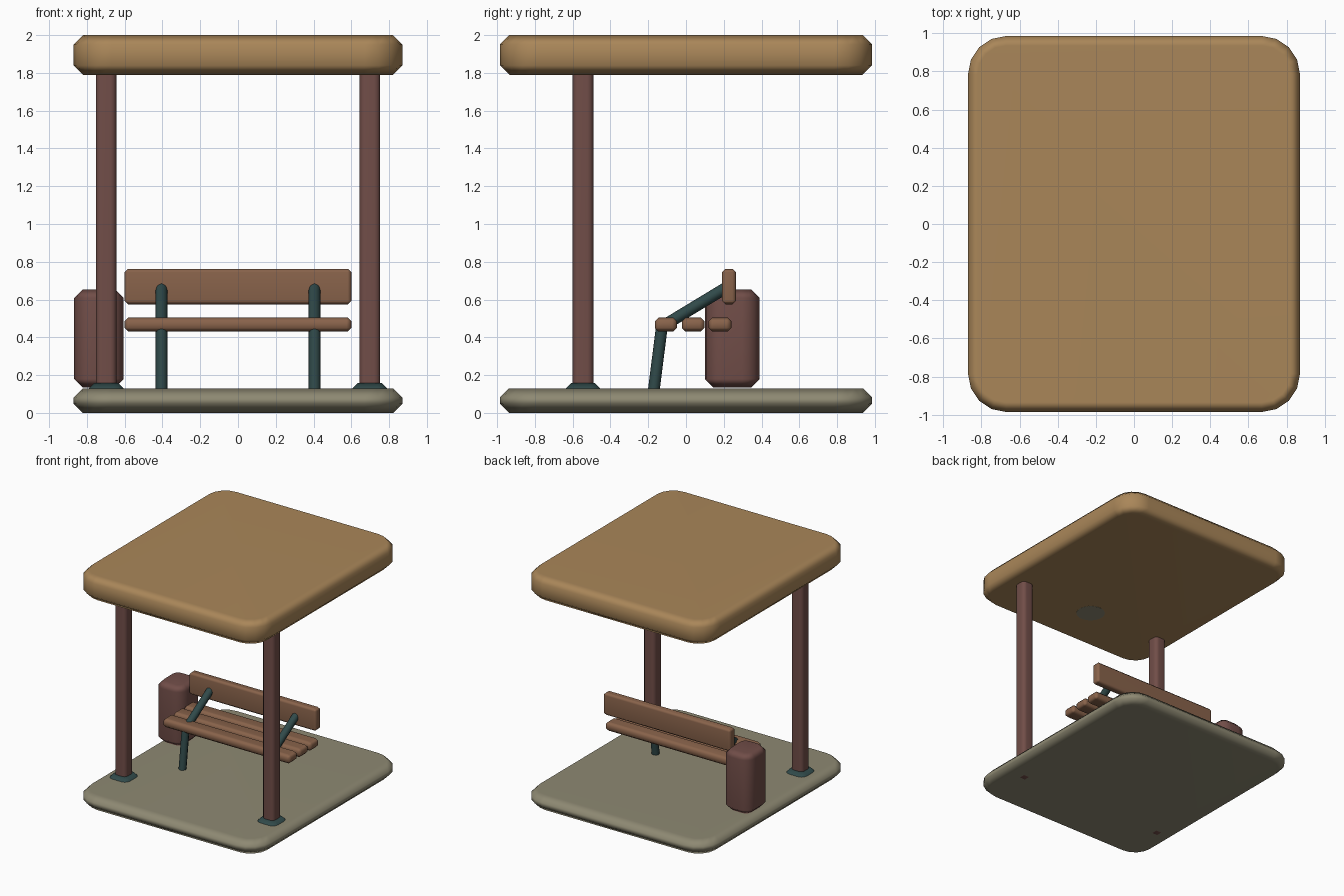
import bpy, bmesh, math
from mathutils import Vector

cube = bpy.data.objects.get("Cube")
if cube:
    bpy.data.objects.remove(cube, do_unlink=True)


def material(name, rgb):
    mat = bpy.data.materials.new(name)
    mat.use_nodes = True
    mat.diffuse_color = (*rgb, 1)
    mat.node_tree.nodes["Principled BSDF"].inputs["Base Color"].default_value = (*rgb, 1)
    return mat


TAN = material("roof_tan", (0.40, 0.24, 0.10))
STONE = material("stone_grey", (0.27, 0.25, 0.17))
MAROON = material("post_maroon", (0.165, 0.075, 0.065))
WOOD = material("bench_wood", (0.25, 0.125, 0.07))
TEAL = material("metal_teal", (0.03, 0.068, 0.068))


def finish(name, bm, mat, angle=50, weighted=True):
    bmesh.ops.recalc_face_normals(bm, faces=bm.faces)
    mesh = bpy.data.meshes.new(name)
    bm.to_mesh(mesh)
    bm.free()
    mesh.materials.append(mat)
    obj = bpy.data.objects.new(name, mesh)
    bpy.context.collection.objects.link(obj)
    bpy.ops.object.select_all(action='DESELECT')
    obj.select_set(True)
    bpy.context.view_layer.objects.active = obj
    bpy.ops.object.shade_smooth_by_angle(angle=math.radians(angle))
    if weighted:
        # keeps the large faces flat beside their chamfers
        mod = obj.modifiers.new("flat_faces", 'WEIGHTED_NORMAL')
        mod.keep_sharp = True
    return obj


def rounded_outline(half_x, half_y, radius, steps):
    points = []
    for quarter, (sx, sy) in enumerate(((1, 1), (-1, 1), (-1, -1), (1, -1))):
        for i in range(steps + 1):
            a = (quarter + i / steps) * math.pi / 2
            points.append((sx * (half_x - radius) + radius * math.cos(a),
                           sy * (half_y - radius) + radius * math.sin(a)))
    return points


def slab(name, mat, x, y, z, radius, chamfer, steps=4):
    """Block between (low, high) limits with rounded corners and chamfered rims."""
    cx, cy = sum(x) / 2, sum(y) / 2
    hx, hy = (x[1] - x[0]) / 2, (y[1] - y[0]) / 2
    bm = bmesh.new()
    rings = []
    for inset, height in ((chamfer, z[0]), (0, z[0] + chamfer),
                          (0, z[1] - chamfer), (chamfer, z[1])):
        outline = rounded_outline(hx - inset, hy - inset,
                                  max(radius - inset, 0.003), steps)
        rings.append([bm.verts.new((cx + px, cy + py, height)) for px, py in outline])
    n = len(rings[0])
    for low, high in zip(rings, rings[1:]):
        for i in range(n):
            j = (i + 1) % n
            bm.faces.new((low[i], low[j], high[j], high[i]))
    bm.faces.new(rings[0])
    bm.faces.new(rings[-1])
    return finish(name, bm, mat)


def bar(name, mat, start, end, radius):
    """Eight-sided bar between two points."""
    start, end = Vector(start), Vector(end)
    axis = end - start
    bm = bmesh.new()
    bmesh.ops.create_cone(bm, cap_ends=True, segments=8, radius1=radius,
                          radius2=radius, depth=axis.length)
    obj = finish(name, bm, mat, weighted=False)
    obj.rotation_euler = axis.to_track_quat('Z', 'Y').to_euler()
    obj.location = (start + end) / 2
    return obj


# Base and roof
slab("base", STONE, (-0.87, 0.87), (-0.985, 0.985), (0, 0.13), 0.2, 0.048)
slab("roof", TAN, (-0.87, 0.87), (-0.985, 0.985), (1.79, 2), 0.2, 0.05)

# Ceiling light
bar("ceiling_light", STONE, (0, -0.545, 1.786), (0, -0.545, 1.80), 0.115)
light = bpy.data.objects["ceiling_light"]
bm = bmesh.new()
bmesh.ops.create_cone(bm, cap_ends=True, segments=24, radius1=0.115,
                      radius2=0.115, depth=0.008)
bm.to_mesh(light.data)
bm.free()

# Posts with foot plates, and bench supports, on both sides
for side, s in (("right", -1), ("left", 1)):
    px, py = s * 0.698, -0.545
    slab("post_" + side, MAROON, (px - 0.055, px + 0.055), (py - 0.055, py + 0.055),
         (-0.001, 1.83), 0.032, 0.03, 3)
    slab("foot_plate_" + side, TEAL, (px - 0.092, px + 0.092), (py - 0.092, py + 0.092),
         (0.10, 0.157), 0.05, 0.028, 3)
    bx = s * 0.405
    bar("bench_leg_" + side, TEAL, (bx, -0.173, 0.10), (bx, -0.125, 0.48), 0.031)
    bar("back_support_" + side, TEAL, (bx, -0.13, 0.455), (bx, 0.225, 0.67), 0.031)

# Bench seat and backrest
for i, (front, back) in enumerate(((-0.165, -0.048), (-0.022, 0.098), (0.12, 0.24))):
    slab(f"seat_slat_{i + 1}", WOOD, (-0.6, 0.6), (front, back), (0.43, 0.505),
         0.025, 0.02, 2)
slab("backrest", WOOD, (-0.6, 0.6), (0.19, 0.265), (0.575, 0.763), 0.02, 0.018, 2)

# Litter bin
slab("litter_bin", MAROON, (-0.867, -0.605), (0.1, 0.39), (0.135, 0.653), 0.093, 0.045)
